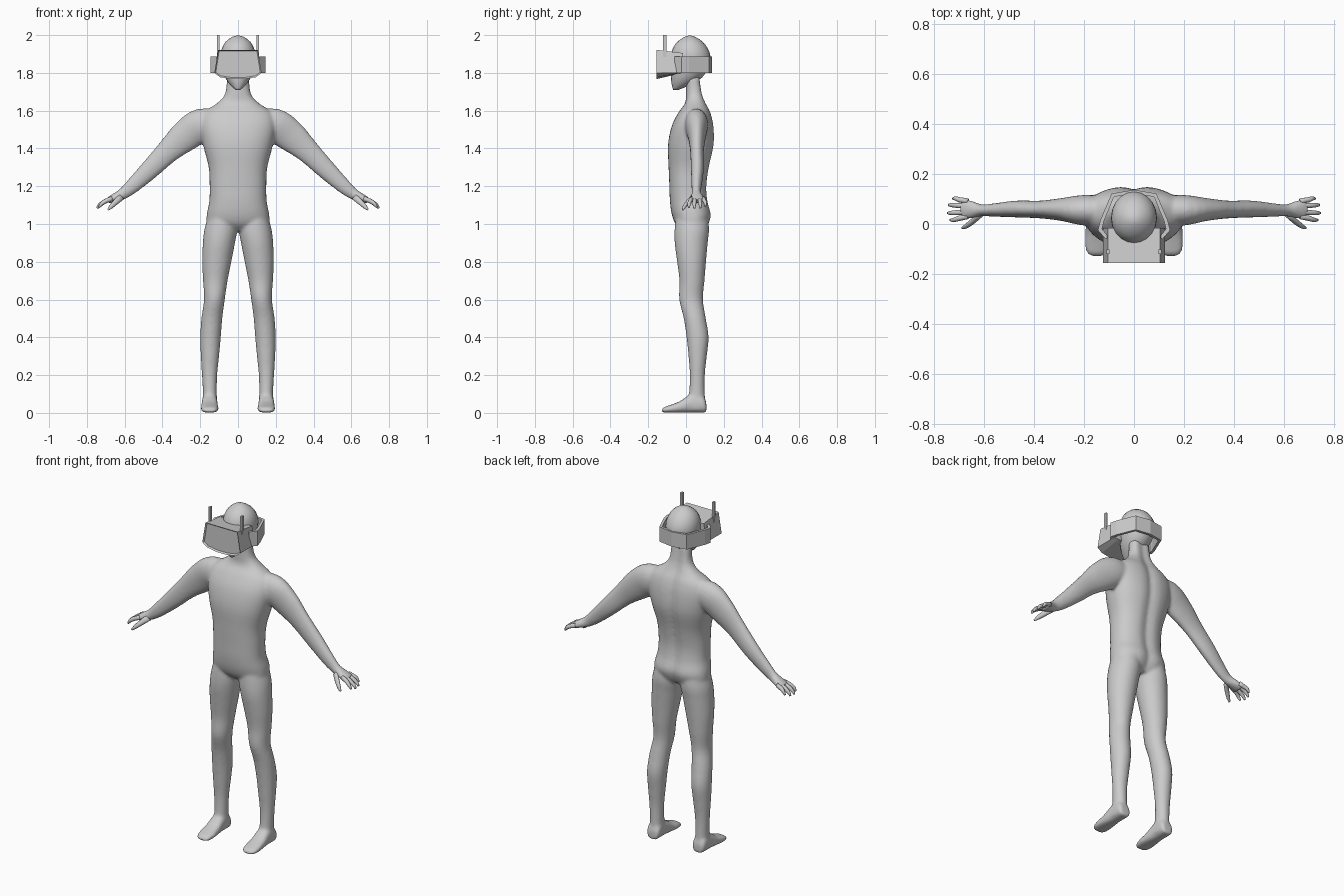
import bpy, bmesh, math
from mathutils import Vector

if "Cube" in bpy.data.objects:
    bpy.data.objects.remove(bpy.data.objects["Cube"])

grey = bpy.data.materials.new("plain grey")
grey.diffuse_color = (0.6, 0.6, 0.6, 1)
grey.use_nodes = True
grey.node_tree.nodes["Principled BSDF"].inputs["Base Color"].default_value = grey.diffuse_color


def make(name, bm):
    bmesh.ops.recalc_face_normals(bm, faces=bm.faces)
    me = bpy.data.meshes.new(name)
    bm.to_mesh(me)
    bm.free()
    me.materials.append(grey)
    ob = bpy.data.objects.new(name, me)
    bpy.context.collection.objects.link(ob)
    return ob


def refine(secs, n):
    """Catmull-Rom interpolation of a list of number tuples."""
    out = []
    for i in range(len(secs) - 1):
        p = [secs[max(0, min(len(secs) - 1, i + k))] for k in (-1, 0, 1, 2)]
        for s in range(n):
            t = s / n
            out.append([0.5 * (2 * b + (c - a) * t + (2 * a - 5 * b + 4 * c - d) * t * t
                        + (3 * b - a - 3 * c + d) * t ** 3) for a, b, c, d in zip(*p)])
    return out + [list(secs[-1])]


def loft(bm, rings):
    """Skin closed rings of points and cap both ends."""
    vs = [[bm.verts.new(p) for p in r] for r in rings]
    n = len(vs[0])
    for a, b in zip(vs, vs[1:]):
        for i in range(n):
            bm.faces.new((a[i], a[(i + 1) % n], b[(i + 1) % n], b[i]))
    bm.faces.new(vs[0][::-1])
    bm.faces.new(vs[-1])


def power(v, e):
    return math.copysign(abs(v) ** e, v)


def upright(bm, secs, sign=1, sides=32, n=4, e=1.0, groove=0.0):
    """Loft level sections (z, x min, x max, y min, y max)."""
    rings = []
    for z, x0, x1, y0, y1 in refine(secs, n):
        ring = []
        for i in range(sides):
            a = math.tau * i / sides
            x = (x0 + x1) / 2 + (x1 - x0) / 2 * power(math.cos(a), e)
            y = (y0 + y1) / 2 + (y1 - y0) / 2 * power(math.sin(a), e)
            if math.sin(a) > 0:
                y -= groove * math.exp(-(x / 0.03) ** 2)
            ring.append((sign * x, y, z))
        rings.append(ring)
    loft(bm, rings)


def limb(bm, secs, sign=1, sides=20, n=4):
    """Loft sections (x, y, z, half depth, half thickness) along a path."""
    pts = refine(secs, n)
    rings = []
    for i, (x, y, z, ry, rv) in enumerate(pts):
        a, b = pts[max(i - 1, 0)], pts[min(i + 1, len(pts) - 1)]
        v = Vector((b[2] - a[2], 0, a[0] - b[0])).normalized()
        ring = []
        for k in range(sides):
            t = math.tau * k / sides
            ring.append((sign * (x + v.x * rv * math.cos(t)), y + ry * math.sin(t),
                         z + v.z * rv * math.cos(t)))
        rings.append(ring)
    loft(bm, rings)


# Body: torso, legs, feet and arms fused into one smooth skin
bm = bmesh.new()
upright(bm, [(0.965, -.09, .09, -.02, .10), (1.0, -.16, .16, -.055, .122),
             (1.05, -.165, .165, -.075, .135), (1.12, -.152, .152, -.085, .118),
             (1.2, -.150, .150, -.088, .112), (1.3, -.155, .155, -.092, .125),
             (1.42, -.185, .185, -.095, .150), (1.52, -.20, .20, -.075, .148),
             (1.59, -.18, .18, -.04, .132), (1.64, -.11, .11, -.005, .108),
             (1.69, -.068, .068, .0, .092), (1.78, -.058, .058, .0, .08)],
        sides=48, e=0.85, groove=0.014)
for s in (1, -1):
    # leg
    upright(bm, [(1.08, .02, .145, -.05, .11), (0.98, .004, .176, -.06, .122),
                 (0.9, .016, .186, -.06, .115), (0.8, .035, .19, -.047, .106),
                 (0.7, .055, .185, -.035, .098), (0.6, .07, .18, -.036, .09),
                 (0.5, .083, .194, -.012, .105), (0.4, .091, .20, .003, .12),
                 (0.3, .10, .197, .013, .11), (0.2, .11, .191, .02, .10),
                 (0.1, .112, .186, .015, .10), (0.02, .108, .19, .0, .105)], s)
    # foot: (y, half width, top height)
    rings = []
    for y, w, h in refine([(.108, .03, .05), (.09, .04, .09), (.03, .041, .10),
                           (-.03, .045, .062), (-.08, .047, .042), (-.115, .04, .03),
                           (-.128, .024, .02)], 3):
        rings.append([(s * (.15 + w * power(math.cos(t), .8)), y,
                       h * (.5 + .5 * power(math.sin(t), .8)) + .001)
                      for t in (math.tau * k / 24 for k in range(24))])
    loft(bm, rings)
    # arm and palm
    limb(bm, [(.08, .055, 1.535, .05, .06), (.19, .055, 1.525, .062, .088),
              (.28, .058, 1.465, .047, .084), (.37, .058, 1.385, .036, .064),
              (.47, .06, 1.285, .034, .052), (.56, .056, 1.2, .027, .04),
              (.61, .055, 1.16, .024, .031), (.65, .058, 1.14, .036, .024),
              (.69, .06, 1.122, .042, .017)], s)
body = make("body", bm)
m = body.modifiers.new("fuse", 'REMESH')
m.mode = 'VOXEL'
m.voxel_size = 0.008
m.use_smooth_shade = True
m = body.modifiers.new("blend", 'SMOOTH')
m.factor = 0.5
m.iterations = 8

# Fingers and thumbs
for s, side in ((1, "left"), (-1, "right")):
    bm = bmesh.new()
    for y0, y1, x1, z1 in ((.092, .102, .725, 1.095), (.072, .076, .742, 1.085),
                           (.048, .044, .745, 1.083), (.03, .016, .735, 1.088)):
        limb(bm, [(.665, y0, 1.135, .011, .013), (.70, (y0 + y1) / 2, 1.122, .011, .012),
                  (x1 - .012, y1, z1 + .018, .009, .01), (x1, y1, z1, .005, .005)], s, 10, 2)
    limb(bm, [(.615, .04, 1.145, .015, .018), (.645, .012, 1.118, .013, .015),
              (.672, -.008, 1.092, .010, .011), (.688, -.016, 1.075, .005, .005)], s, 10, 2)
    hand = make(side + "_fingers", bm)
    hand.data.shade_smooth()

# Head
bm = bmesh.new()
upright(bm, [(1.71, -.012, .012, -.068, -.04), (1.735, -.04, .04, -.075, .02),
             (1.775, -.068, .068, -.08, .085), (1.83, -.085, .085, -.08, .12),
             (1.885, -.092, .092, -.08, .13), (1.93, -.085, .085, -.07, .115),
             (1.965, -.065, .065, -.045, .088), (1.99, -.032, .032, -.01, .05),
             (1.997, -.008, .008, .012, .028)], sides=20, n=2)
make("head", bm).data.shade_smooth()


def prism(name, pts, vec, inset=0.0, depth=0.0):
    """Extrude a polygon; optionally recess the starting face."""
    bm = bmesh.new()
    f = bm.faces.new([bm.verts.new(p) for p in pts])
    g = bmesh.ops.extrude_face_region(bm, geom=[f], use_keep_orig=True)
    bmesh.ops.translate(bm, vec=vec, verts=[v for v in g["geom"] if isinstance(v, bmesh.types.BMVert)])
    bmesh.ops.recalc_face_normals(bm, faces=bm.faces)
    if inset:
        bmesh.ops.inset_region(bm, faces=[f], thickness=inset, depth=-depth)
    return make(name, bm)


# Visor box with a recessed front, its underside rising toward the face
half = [(.105, 1.922), (.125, 1.80), (.095, 1.777), (.03, 1.767)]
outline = half + [(-x, z) for x, z in half[::-1]]
visor = prism("visor", [(x, -.157, z) for x, z in outline], (0, .14, 0), .008, .008)
for v in visor.data.vertices:
    if v.co.y > -.1:
        v.co.z = min(max(v.co.z, 1.80), 1.905)

# Head strap: thin angular band round the back
outer = [(.115, -.06), (.145, -.025), (.135, .015), (.09, .122), (0, .137)]
inner = [(0, .122), (.08, .109), (.121, .01), (.128, -.02), (.10, -.055)]
for s, side in ((1, "left"), (-1, "right")):
    prism(side + "_strap", [(s * x, y, 1.80) for x, y in outer + inner], (0, 0, .088))
    # antenna
    prism(side + "_antenna", [(s * .105 + dx, -.112 + dy, 1.87) for dx, dy in
                              ((-.006, -.009), (.006, -.009), (.006, .009), (-.006, .009))],
          (0, 0, .13))
